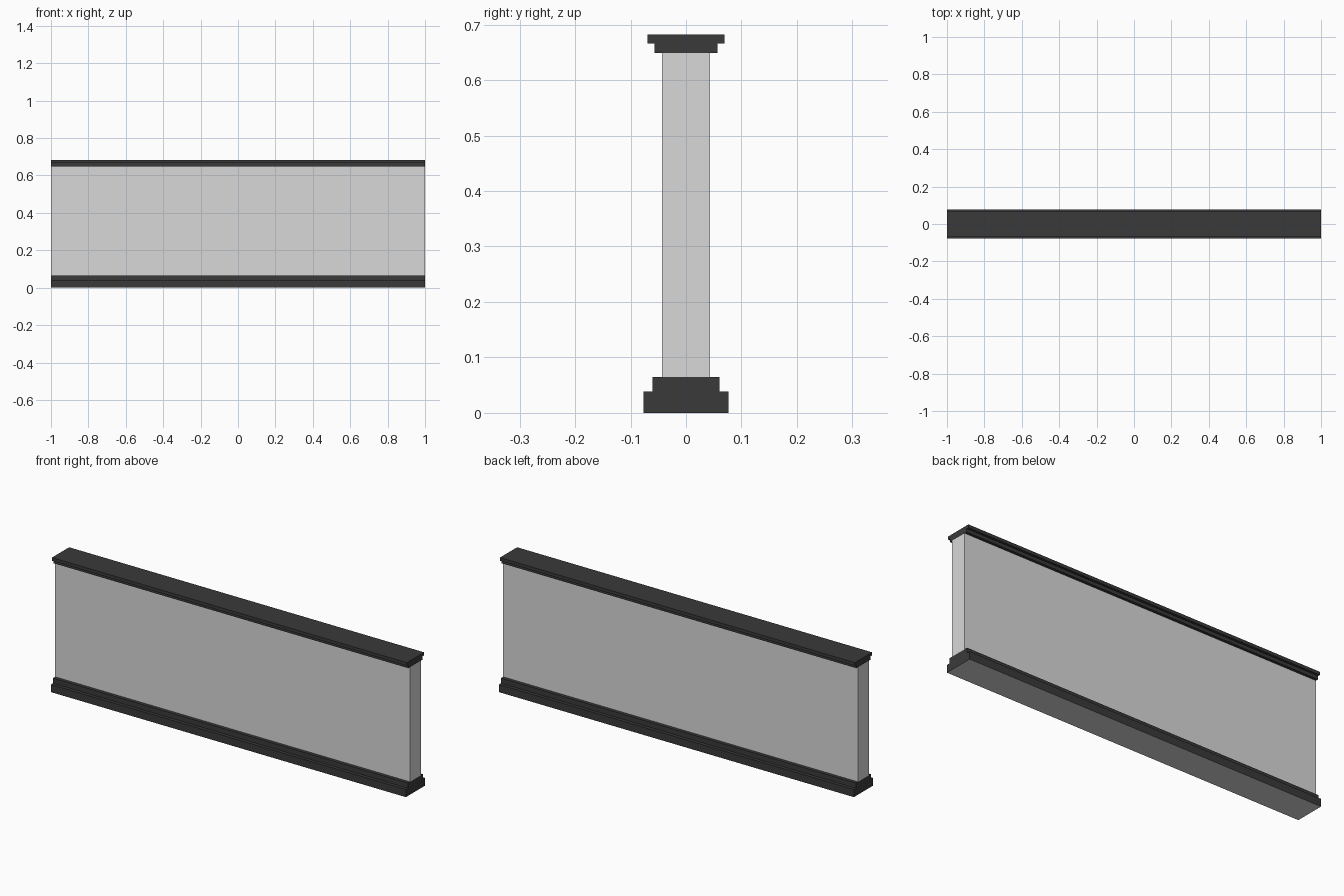
import bpy
import bmesh

cube = bpy.data.objects.get("Cube")
if cube:
    bpy.data.objects.remove(cube, do_unlink=True)


def material(name, value):
    mat = bpy.data.materials.new(name)
    mat.use_nodes = True
    colour = (value, value, value, 1)
    mat.diffuse_color = colour
    mat.node_tree.nodes["Principled BSDF"].inputs["Base Color"].default_value = colour
    return mat


charcoal = material("charcoal", 0.042)
light_grey = material("light grey", 0.69)


def extrusion(name, half_profile, mats):
    """Mirror a (y, z) half profile and sweep it along the full length."""
    outline = half_profile + [(-y, z) for y, z in reversed(half_profile)]
    bm = bmesh.new()
    end = bm.faces.new([bm.verts.new((-1, y, z)) for y, z in outline])
    swept = bmesh.ops.extrude_face_region(bm, geom=[end], use_keep_orig=True)
    verts = [v for v in swept["geom"] if isinstance(v, bmesh.types.BMVert)]
    bmesh.ops.translate(bm, verts=verts, vec=(2, 0, 0))
    bmesh.ops.recalc_face_normals(bm, faces=bm.faces)
    mesh = bpy.data.meshes.new(name)
    bm.to_mesh(mesh)
    bm.free()
    for mat in mats:
        mesh.materials.append(mat)
    obj = bpy.data.objects.new(name, mesh)
    bpy.context.collection.objects.link(obj)
    return obj


# Stepped plinth with a pale underside
base = extrusion("base_plinth", [(0.077, 0), (0.077, 0.039), (0.06, 0.039), (0.06, 0.065)],
                 [charcoal, light_grey])
for face in base.data.polygons:
    if face.normal.z < -0.9 and face.center.z < 0.01:
        face.material_index = 1

# Plain wall panel between plinth and coping
extrusion("wall_panel", [(0.043, 0.065), (0.043, 0.649)], [light_grey])

# Stepped coping along the top
extrusion("top_coping", [(0.057, 0.649), (0.057, 0.666), (0.069, 0.666), (0.069, 0.682)],
          [charcoal])
